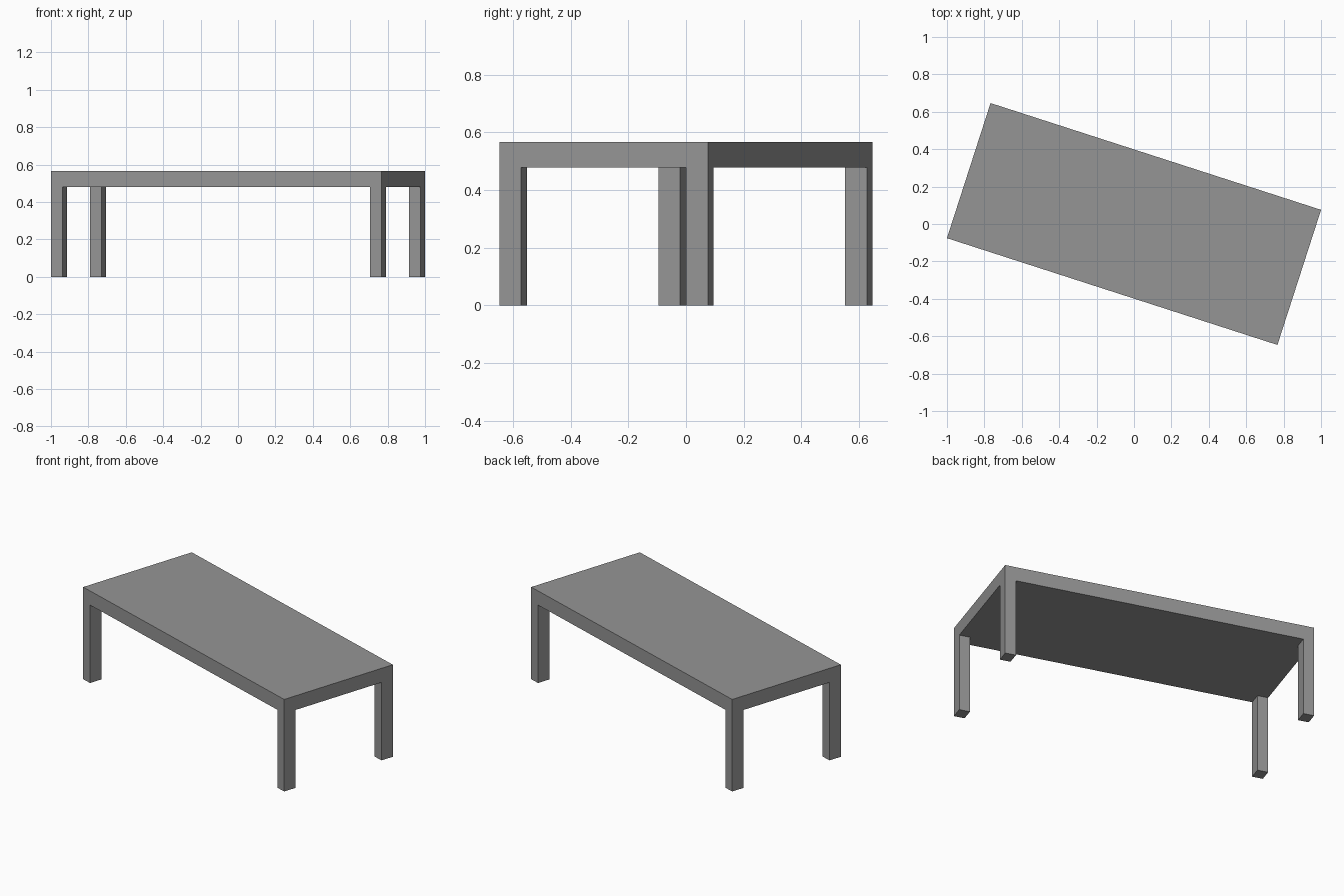
import bpy
from math import radians
from mathutils import Matrix

default = bpy.data.objects.get("Cube")
if default:
    bpy.data.objects.remove(default, do_unlink=True)

# Overall sizes, along the table's own axes
LENGTH, WIDTH = 1.857, 0.759
TOP, UNDERSIDE = 0.566, 0.479
LEG_X, LEG_Y = 0.064, 0.079
TURN = Matrix.Rotation(radians(-17.9), 4, 'Z')

grey = bpy.data.materials.new("plain grey")
grey.use_nodes = True
colour = (0.3, 0.3, 0.3, 1)
grey.diffuse_color = colour
grey.node_tree.nodes["Principled BSDF"].inputs["Base Color"].default_value = colour


def box(name, x, y, z_low, z_high, size_x, size_y):
    """Box given in the table's own axes, then turned with the table."""
    bpy.ops.mesh.primitive_cube_add(size=1)
    ob = bpy.context.object
    ob.name = name
    ob.data.transform(Matrix.Diagonal((size_x, size_y, z_high - z_low, 1)))
    ob.matrix_world = TURN @ Matrix.Translation((x, y, (z_low + z_high) / 2))
    ob.data.materials.append(grey)
    return ob


# Thick slab top
box("table_top", 0, 0, UNDERSIDE, TOP, LENGTH, WIDTH)

# Four legs flush with the corners
for side, sx in (("left", 1), ("right", -1)):
    for end, sy in (("front", -1), ("back", 1)):
        box(f"{end}_{side}_leg", sx * (LENGTH - LEG_X) / 2, sy * (WIDTH - LEG_Y) / 2,
            0, UNDERSIDE, LEG_X, LEG_Y)
